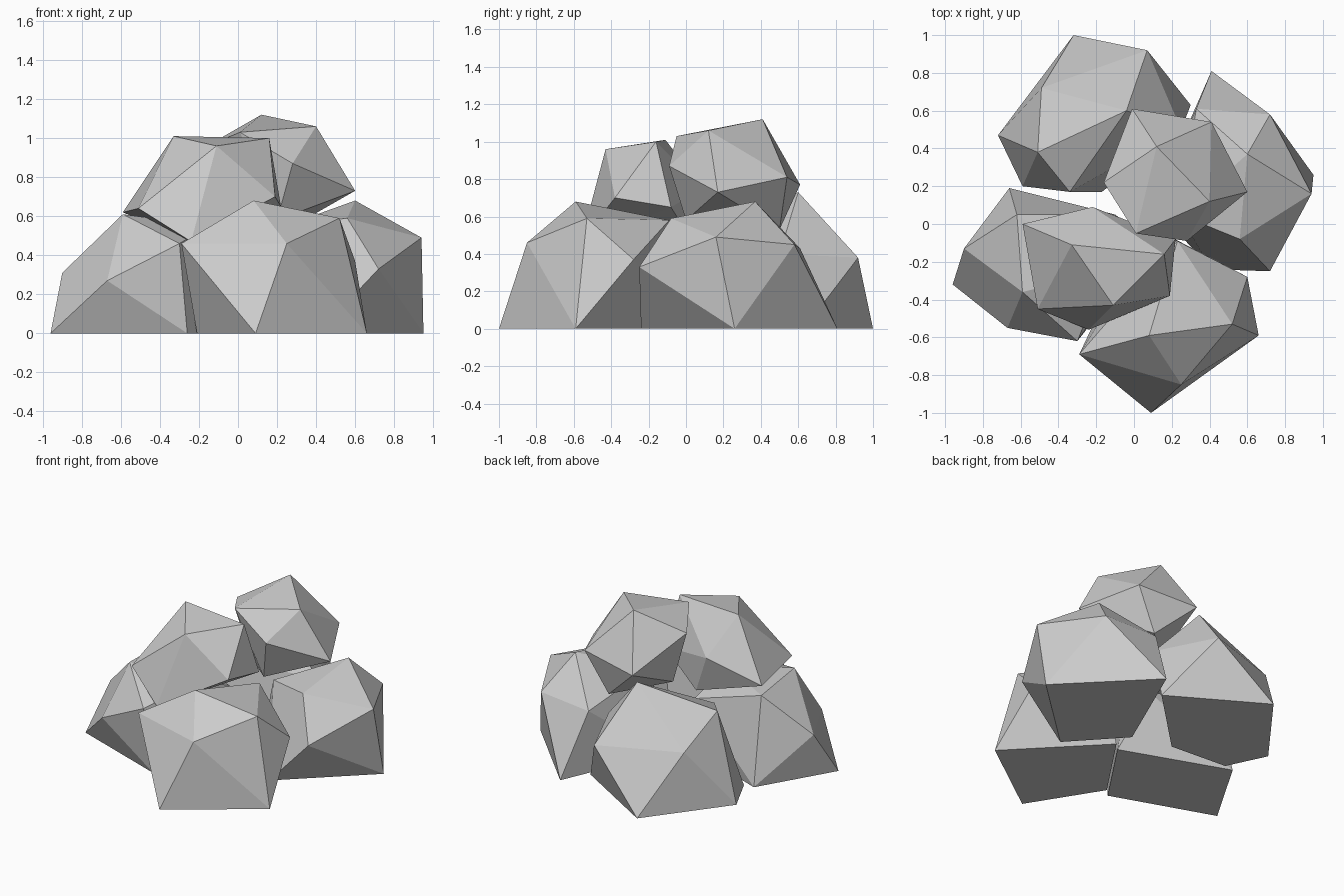
import bpy, bmesh
from mathutils import Vector


def rock(name, *corners):
    """A faceted boulder: the convex skin stretched round a few corner points."""
    bm = bmesh.new()
    for c in corners:
        bm.verts.new(Vector(c))
    hull = bmesh.ops.convex_hull(bm, input=bm.verts[:])
    loose = {v for v in hull["geom_interior"] + hull["geom_unused"]
             if isinstance(v, bmesh.types.BMVert)}
    bmesh.ops.delete(bm, geom=list(loose), context='VERTS')
    bmesh.ops.recalc_face_normals(bm, faces=bm.faces[:])
    mesh = bpy.data.meshes.new(name)
    bm.to_mesh(mesh)
    bm.free()
    ob = bpy.data.objects.new(name, mesh)
    bpy.context.collection.objects.link(ob)
    return ob


# Four base boulders, flat on the ground: upper corners, then footprint
rock("front_rock",
     (.08, -.59, .68), (-.29, -.69, .46), (.25, -.85, .46), (.52, -.53, .59),
     (.60, -.28, .37), (.23, -.09, .58),
     (.09, -1, 0), (.66, -.59, 0), (.12, -.03, 0), (-.21, -.52, 0))

rock("right_rock",
     (.60, .37, .68), (.94, .16, .49), (.72, .58, .45), (.56, -.08, .59),
     (.72, -.25, .33), (.33, .61, .43), (.24, .05, .55),
     (.95, .26, 0), (.41, .81, 0), (.10, .10, 0), (.41, -.24, 0))

rock("back_rock",
     (-.04, .60, .73), (.07, .92, .38), (-.49, .72, .40), (-.51, .38, .57),
     (-.34, .17, .50), (.25, .50, .40),
     (-.32, 1, 0), (.30, .63, 0), (-.72, .47, 0), (-.59, .20, 0), (-.17, .17, 0))

rock("left_rock",
     (-.59, -.36, .61), (-.62, .05, .58), (-.90, -.13, .31), (-.67, -.55, .27),
     (-.30, -.62, .46), (-.10, .05, .42), (-.15, -.25, .55),
     (-.96, -.32, 0), (-.66, .19, 0), (-.26, -.57, 0), (.07, -.08, 0))

# Two boulders resting on top
rock("upper_left_rock",
     (-.33, -.11, 1.01), (.16, -.16, 1.0), (-.11, -.43, .96), (-.51, -.45, .64),
     (-.59, 0, .62), (-.22, .09, .75), (.22, -.08, .65), (.19, -.38, .70),
     (-.24, -.56, .47), (-.10, .03, .47))

rock("upper_right_rock",
     (.12, .41, 1.12), (.40, .12, 1.06), (.01, -.05, 1.03), (-.16, .22, .96),
     (.28, -.09, .87), (.60, .17, .73), (.41, .54, .81), (-.01, .61, .77),
     (.25, .50, .53), (.20, 0, .58), (-.04, .20, .58))
